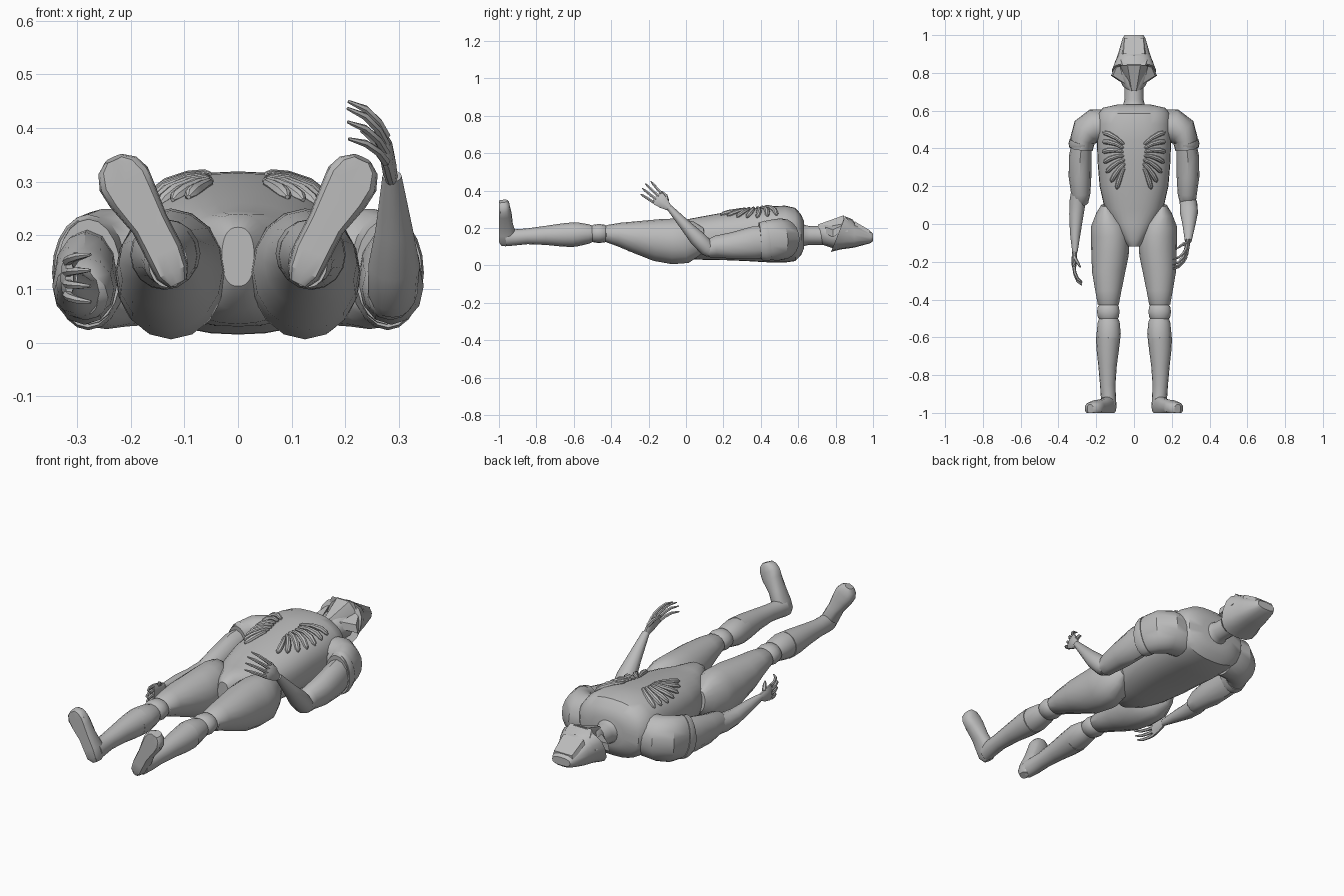
import bpy, bmesh, math
from mathutils import Vector
from mathutils.bvhtree import BVHTree

old = bpy.data.objects.get("Cube")
if old:
    bpy.data.objects.remove(old, do_unlink=True)

grey = bpy.data.materials.new("plain grey")
grey.use_nodes = True
grey.diffuse_color = (0.5, 0.5, 0.5, 1)
grey.node_tree.nodes["Principled BSDF"].inputs["Base Color"].default_value = (0.5, 0.5, 0.5, 1)

parts = []


def finish(name, bm):
    bmesh.ops.recalc_face_normals(bm, faces=bm.faces)
    me = bpy.data.meshes.new(name)
    bm.to_mesh(me)
    bm.free()
    me.materials.append(grey)
    ob = bpy.data.objects.new(name, me)
    bpy.context.collection.objects.link(ob)
    parts.append(ob)
    return ob


def loft(name, rings, n=16, up=(0, 0, 1), p=2.0, flip=1, direction=None, shape=None):
    """Skin rings of (x, y, z, half width, half height) along their path."""
    bm = bmesh.new()
    pts = [Vector((r[0] * flip, r[1], r[2])) for r in rings]
    loops = []
    for i, r in enumerate(rings):
        t = Vector(direction) if direction else pts[min(i + 1, len(pts) - 1)] - pts[max(i - 1, 0)]
        t.normalize()
        a = Vector(up).cross(t).normalized()
        b = t.cross(a)
        loop = []
        for k in range(n):
            c, s = math.cos(2 * math.pi * k / n), math.sin(2 * math.pi * k / n)
            c = math.copysign(abs(c) ** (2 / p), c)
            s = math.copysign(abs(s) ** (2 / p), s)
            co = pts[i] + a * c * r[3] + b * s * r[4]
            loop.append(bm.verts.new(shape(co, i) if shape else co))
        loops.append(loop)
    for u, v in zip(loops, loops[1:]):
        for k in range(n):
            bm.faces.new((u[k], u[(k + 1) % n], v[(k + 1) % n], v[k]))
    bm.faces.new(loops[0])
    bm.faces.new(loops[-1])
    return finish(name, bm)


def prism(name, back, front, flip=1):
    """Solid between two matching polygons."""
    bm = bmesh.new()
    a, b = ([bm.verts.new((x * flip, y, z)) for x, y, z in q] for q in (back, front))
    n = len(a)
    bm.faces.new(a)
    bm.faces.new(b)
    for k in range(n):
        bm.faces.new((a[k], a[(k + 1) % n], b[(k + 1) % n], b[k]))
    return finish(name, bm)


# Torso, tapering to the groin
torso = loft("torso", [
    (0, -.12, .16, .03, .055), (0, -.08, .15, .06, .09), (0, 0, .14, .115, .105),
    (0, .08, .145, .155, .115), (0, .2, .155, .182, .127), (0, .32, .162, .192, .139),
    (0, .44, .166, .197, .15), (0, .53, .167, .2, .152), (0, .585, .165, .19, .142),
    (0, .615, .163, .165, .11), (0, .632, .163, .09, .07)],
    n=32, p=2.4, direction=(0, 1, 0))
loft("neck", [(0, .6, .16, .075, .075), (0, .635, .16, .056, .056), (0, .66, .16, .05, .05),
              (0, .78, .16, .05, .05)], direction=(0, 1, 0))

# Helmet with a slanted rim
def slant(co, i):
    return co + Vector((0, (co.z - .165) * .4, 0)) if i >= 3 else co

loft("helmet", [(0, 1, .15, .05, .02), (0, .985, .15, .06, .032), (0, .9, .162, .085, .067),
                (0, .86, .165, .098, .08), (0, .812, .167, .118, .095)],
     n=16, p=2.6, direction=(0, -1, 0), shape=slant)
prism("forehead_panel",
      [(-.056, .985, .16), (.056, .985, .16), (.068, .9, .2), (-.068, .9, .2)],
      [(-.05, .985, .186), (.05, .985, .186), (.056, .9, .236), (-.056, .9, .236)])
loft("skull", [(0, .86, .16, .08, .07), (0, .79, .16, .085, .07), (0, .73, .165, .06, .055),
               (0, .705, .18, .03, .035)], n=12, direction=(0, -1, 0))

# Face mask: central wedge, side cheeks and ridges
prism("face_mask",
      [(-.085, .845, .17), (.085, .845, .17), (.075, .845, .225), (.035, .845, .268),
       (-.035, .845, .268), (-.075, .845, .225)],
      [(-.022, .705, .16), (.022, .705, .16), (.022, .705, .19), (.012, .705, .218),
       (-.012, .705, .218), (-.022, .705, .19)])
prism("brow_ridge",
      [(-.1, .865, .18), (.1, .865, .18), (.07, .87, .24), (-.07, .87, .24)],
      [(-.105, .84, .18), (.105, .84, .18), (.06, .84, .268), (-.06, .84, .268)])

# Chest ribs fan out from the breastbone, resting on the torso
bm = bmesh.new()
bm.from_mesh(torso.data)
tree = BVHTree.FromBMesh(bm)
bm.free()


def on_chest(x, y):
    return tree.ray_cast(Vector((x, y, 2)), Vector((0, 0, -1)))[0].z


OUTER = [(.165, .485), (.168, .435), (.168, .38), (.16, .325), (.147, .272), (.122, .222), (.092, .185)]

for flip, side in ((1, "left"), (-1, "right")):
    for i, (ox, oy) in enumerate(OUTER):
        ix, iy = .052 + .004 * math.sin(i), .42 - .02 * i
        rings = []
        for f, r in ((0, .004), (.08, .009), (.35, .011), (.7, .014), (.92, .012), (1, .004)):
            x, y = ix + (ox - ix) * f, iy + (oy - iy) * f + .012 * math.sin(math.pi * f)
            rings.append((x, y, on_chest(x, y) + .004, r, r))
        loft(f"{side}_rib_{i + 1}", rings, n=8, flip=flip)

    # Cheek flap below the helmet rim
    prism(f"{side}_cheek",
          [(.09, .86, .2), (.122, .785, .15), (.06, .745, .17)],
          [(.08, .86, .225), (.112, .785, .19), (.05, .745, .205)], flip)

    # Shoulder cap and upper arm
    loft(f"{side}_shoulder", [
        (.14, .515, .14, .09, .105), (.21, .515, .14, .095, .11), (.25, .488, .137, .086, .112),
        (.272, .445, .135, .066, .106), (.278, .395, .132, .06, .098)], n=20, flip=flip)
    loft(f"{side}_shoulder_band", [
        (.276, .435, .132, .066, .108), (.28, .42, .13, .067, .107), (.28, .405, .13, .063, .102)],
        n=20, flip=flip)
    loft(f"{side}_upper_arm", [
        (.275, .45, .13, .05, .085), (.284, .36, .12, .06, .087), (.286, .25, .105, .06, .072),
        (.282, .16, .1, .051, .058), (.285, .115, .085, .043, .046), (.286, .1, .078, .025, .03)],
        n=12, flip=flip)

    # Leg: thigh, knee, calf and boot shaft
    loft(f"{side}_thigh", [
        (.15, .1, .15, .025, .05), (.148, .06, .145, .055, .09), (.135, 0, .13, .095, .118),
        (.125, -.07, .128, .103, .122), (.127, -.16, .135, .099, .112), (.135, -.26, .15, .087, .088),
        (.136, -.36, .165, .068, .063), (.136, -.425, .17, .056, .046), (.136, -.435, .17, .045, .038)],
        n=16, flip=flip)
    loft(f"{side}_knee", [
        (.136, -.425, .17, .045, .04), (.136, -.435, .17, .055, .047), (.136, -.465, .17, .06, .051),
        (.136, -.495, .17, .055, .047), (.136, -.505, .17, .045, .04)], n=16, flip=flip)
    loft(f"{side}_calf", [
        (.136, -.49, .17, .046, .04), (.134, -.52, .168, .058, .052), (.134, -.58, .166, .064, .064),
        (.136, -.635, .163, .06, .062)], n=16, flip=flip)
    loft(f"{side}_boot_shaft", [
        (.137, -.6, .164, .064, .066), (.139, -.66, .162, .06, .062), (.14, -.75, .16, .049, .051),
        (.139, -.85, .155, .041, .042), (.136, -.91, .15, .04, .043), (.13, -.96, .148, .037, .046)],
        n=16, flip=flip)

    # Foot pointing up and outward, with a flat sole
    def flat_sole(co, i):
        return Vector((co.x, max(co.y, -1), co.z))

    loft(f"{side}_foot", [
        (.112, -.965, .11, .018, .025), (.122, -.965, .13, .032, .045), (.138, -.962, .17, .036, .052),
        (.165, -.968, .222, .036, .042), (.197, -.972, .275, .047, .04), (.213, -.976, .305, .05, .036),
        (.225, -.978, .33, .039, .033), (.231, -.98, .343, .018, .025)],
        n=16, up=(0, 1, 0), p=2.5, flip=flip, shape=flat_sole)

# Forearms: the left is raised, the right lies at the side
loft("left_forearm", [(.286, .135, .07, .035, .033), (.288, .115, .09, .046, .044),
                      (.291, .06, .145, .048, .043), (.291, 0, .21, .035, .031),
                      (.287, -.09, .31, .018, .016)], n=12)
loft("right_forearm", [(-.285, .19, .1, .045, .05), (-.298, .12, .093, .043, .047),
                       (-.305, .05, .095, .038, .04), (-.311, -.05, .11, .028, .03),
                       (-.313, -.15, .12, .014, .018)], n=12)


# Hand: palm, four curled fingers and a thumb
def hand(side, base, along, spread, curl):
    base, d, s, c = (Vector(v) for v in (base, along, spread, curl))
    d.normalize()
    s.normalize()

    def tube(name, pts, radii, n=6):
        loft(name, [(*p, ra, rb) for p, (ra, rb) in zip(pts, radii)], n=n, up=s)

    tube(f"{side}_palm", [base - d * .015, base + d * .025, base + d * .06, base + d * .078 + c * .006],
         [(.012, .016), (.014, .032), (.013, .04), (.008, .036)], n=10)
    for i in range(4):
        off = (i - 1.5) * .021
        k = base + d * .07 + s * off
        reach = (.085, .1, .105, .09)[i]
        tube(f"{side}_finger_{i + 1}",
             [k, k + d * reach * .4 + c * .01 + s * off * .15,
              k + d * reach * .75 + c * .03 + s * off * .3,
              k + d * reach * .95 + c * .06 + s * off * .4],
             [(.009, .009), (.008, .008), (.007, .007), (.003, .003)])
    k = base + d * .02 + s * .022
    tube(f"{side}_thumb", [k, k + d * .025 + s * .018 + c * .02, k + d * .055 + s * .02 + c * .045],
         [(.011, .011), (.009, .009), (.004, .004)])


hand("left", (.284, -.1, .315), (-.12, -.75, .65), (0, .65, .75), (-1, 0, 0))
hand("right", (-.315, -.155, .12), (-.05, -1, 0), (0, 0, 1), (.8, 0, 0))

# Smooth shading with sharp creases
bpy.ops.object.select_all(action="DESELECT")
for ob in parts:
    ob.select_set(True)
bpy.context.view_layer.objects.active = torso
bpy.ops.object.shade_smooth_by_angle(angle=math.radians(35))
